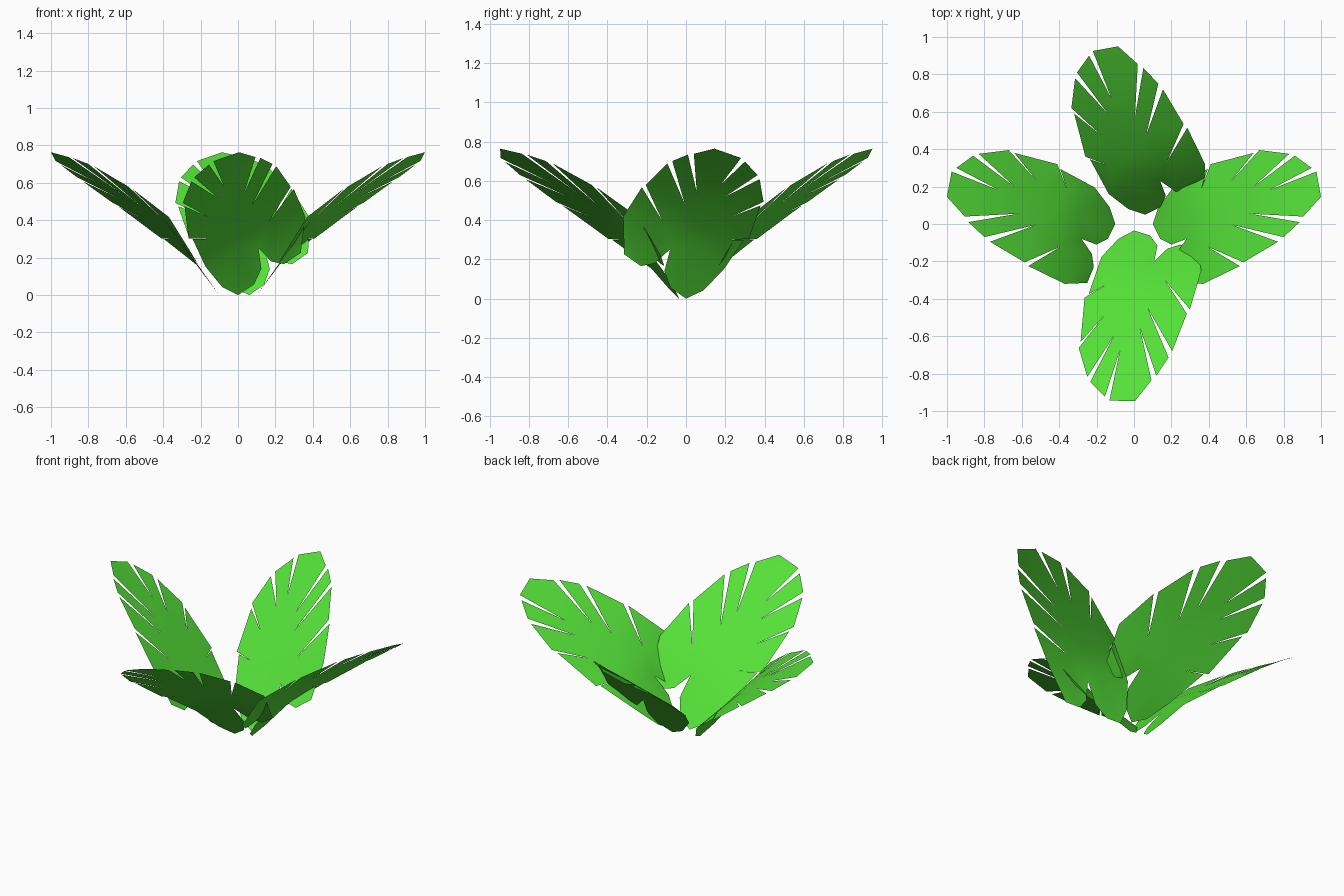
import bpy, bmesh
from math import radians
from mathutils import Matrix

if "Cube" in bpy.data.objects:
    bpy.data.objects.remove(bpy.data.objects["Cube"])

mat = bpy.data.materials.new("leaf_green")
mat.diffuse_color = (0.09, 0.75, 0.04, 1)
mat.use_nodes = True
mat.node_tree.nodes["Principled BSDF"].inputs["Base Color"].default_value = mat.diffuse_color

# Height of the arching leaf along its length
ARCH = [(.1, 0), (.21, .155), (.3, .27), (.37, .35), (.6, .54), (.77, .665), (.9, .745), (1, .8)]


def height(x, y):
    z = 0
    for (x0, z0), (x1, z1) in zip(ARCH, ARCH[1:]):
        if x0 <= x <= x1:
            z = z0 + (z1 - z0) * (x - x0) / (x1 - x0)
    tilt = min(max((x - .2) / .2, 0), 1) * .25      # leaf rolls to one side
    return z - tilt * y


# Midrib points and inner ends of the slits on both sides
m = [(.1, 0), (.3, .035), (.42, .055), (.55, .08), (.66, .105)]
l = [(.36, .19), (.52, .23), (.64, .20), (.72, .18)]
r = [(.28, -.08), (.39, -.12), (.525, -.005), (.62, .055)]

# Leaflets between neighbouring slits
LEAFLETS = [
    [m[0], (.13, .09), (.21, .195), (.395, .295), l[0], m[1]],
    [m[1], l[0], (.41, .32), (.64, .38), l[1], m[2]],
    [m[2], l[1], (.67, .395), (.83, .375), l[2], m[3]],
    [m[3], l[2], (.86, .365), (.95, .30), l[3], m[4]],
    [m[4], l[3], (.975, .28), (1, .145), (.905, .04), r[3]],
    [m[4], r[3], (.885, .01), (.80, -.07), r[2], m[3]],
    [m[3], r[2], (.77, -.095), (.585, -.205), r[1], m[2]],
    [m[2], r[1], (.565, -.225), (.37, -.32), (.25, -.315), (.215, -.23), (.225, -.16), r[0], m[1]],
    [m[1], r[0], (.2, -.11), (.14, -.08), m[0]],
]


def leaf(name, matrix):
    bm = bmesh.new()
    verts = {}
    for outline in LEAFLETS:
        for p in outline:
            if p not in verts:
                verts[p] = bm.verts.new((p[0], p[1], height(*p)))
        bm.faces.new([verts[p] for p in outline])
    bmesh.ops.triangulate(bm, faces=bm.faces[:])
    bmesh.ops.transform(bm, matrix=matrix, verts=bm.verts[:])
    bm.normal_update()
    for f in bm.faces:
        if f.normal.z < 0:
            f.normal_flip()
        f.smooth = True
    mesh = bpy.data.meshes.new(name)
    bm.to_mesh(mesh)
    bm.free()
    mesh.materials.append(mat)
    bpy.context.collection.objects.link(bpy.data.objects.new(name, mesh))


def turn(deg):
    return Matrix.Rotation(radians(deg), 4, 'Z')


mirror = Matrix.Diagonal((-1, 1, 1, 1))

# Four leaves around the centre
leaf("leaf_right", Matrix.Identity(4))
leaf("leaf_left", mirror)
leaf("leaf_back", Matrix.Translation((.06, -.05, 0)) @ turn(90))
leaf("leaf_front", Matrix.Translation((0, -.035, 0)) @ turn(99.5)
     @ Matrix.Translation((.1, 0, 0)) @ mirror)
